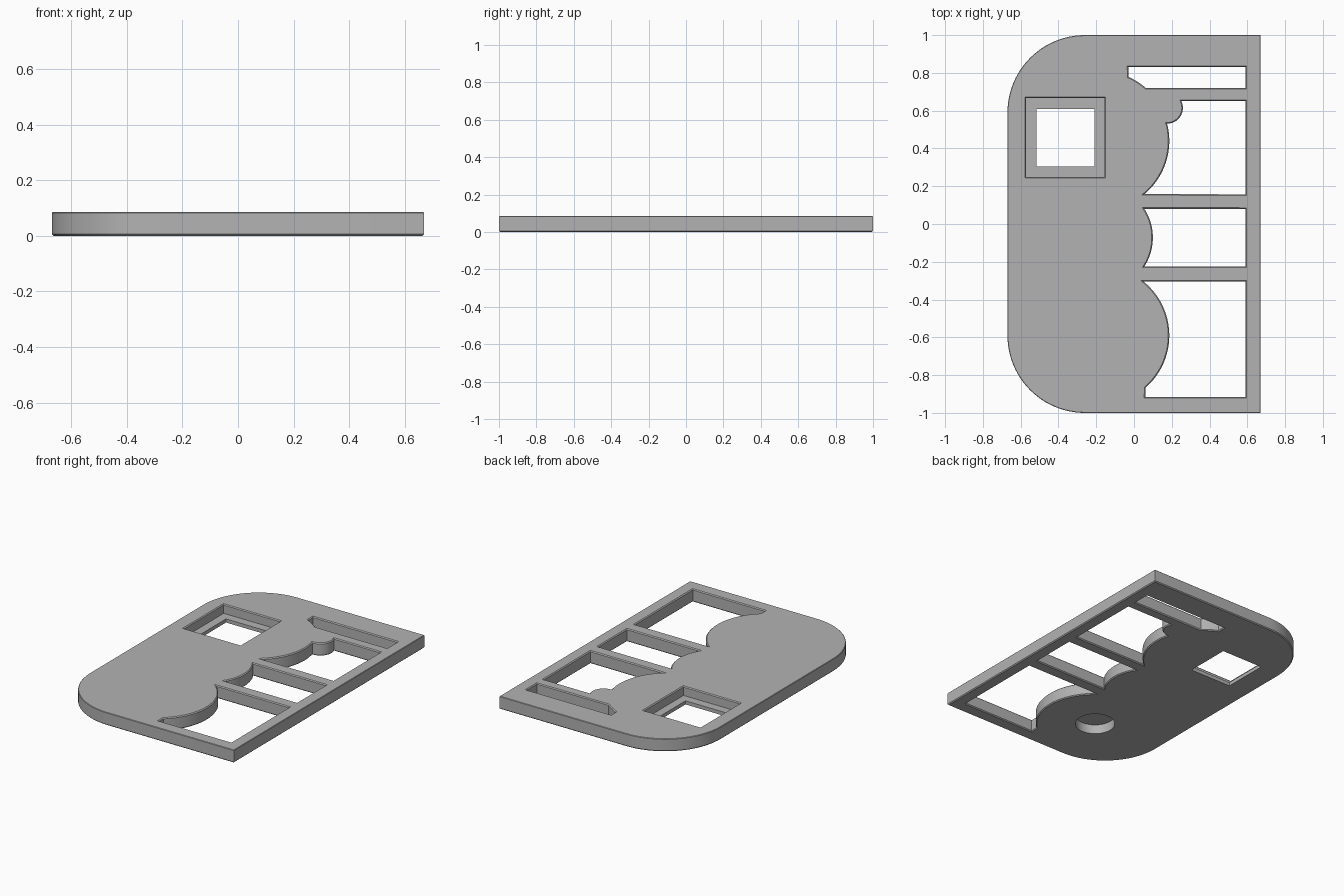
import bpy, bmesh
from math import radians, cos, sin
from mathutils import Vector

cube = bpy.data.objects.get("Cube")
if cube:
    bpy.data.objects.remove(cube)

HEIGHT = 0.085
CHAMFER = 0.006
LEDGE = 0.024
POCKET = 0.062

grey = bpy.data.materials.new("plain grey")
grey.use_nodes = True
colour = (0.45, 0.45, 0.45, 1)
grey.diffuse_color = colour
grey.node_tree.nodes["Principled BSDF"].inputs["Base Color"].default_value = colour

bm = bmesh.new()


def arc(x, y, r, start, end, n=24):
    angles = [radians(start + (end - start) * i / n) for i in range(n + 1)]
    return [(x + r * cos(a), y + r * sin(a)) for a in angles]


def rect(x0, x1, y0, y1):
    return [(x0, y0), (x1, y0), (x1, y1), (x0, y1)]


def grow(outline, distance):
    """Offset a counter-clockwise outline outwards with mitred corners."""
    points = [Vector(p) for p in outline]
    grown = []
    for i, p in enumerate(points):
        before = (p - points[i - 1]).normalized()
        after = (points[(i + 1) % len(points)] - p).normalized()
        n1 = Vector((before.y, -before.x))
        n2 = Vector((after.y, -after.x))
        grown.append(p + (n1 + n2) * distance / (1 + n1.dot(n2)))
    return grown


def wall(outline, profile):
    """Wall through (offset, z) levels; returns its lowest and highest edge loops."""
    rings = [[bm.verts.new((p.x, p.y, z)) for p in grow(outline, offset)]
             for offset, z in profile]
    count = len(outline)
    for low, high in zip(rings, rings[1:]):
        for i in range(count):
            j = (i + 1) % count
            bm.faces.new((low[i], low[j], high[j], high[i]))
    return [[bm.edges.get((ring[i - 1], ring[i])) for i in range(count)]
            for ring in (rings[0], rings[-1])]


def fill(loops, direction):
    """Flat face bounded by the loops, the inner ones left as holes."""
    bmesh.ops.triangle_fill(bm, edges=[e for loop in loops for e in loop],
                            use_beauty=True, normal=(0, 0, direction))


# Outer edge with two large rounded corners on the right side
outer = ([(0.67, -1), (0.67, 1)] + arc(-0.26, 0.59, 0.41, 90, 180)
         + arc(-0.26, -0.59, 0.41, 180, 270))
bottom, top = wall(outer, [(-CHAMFER, 0), (0, CHAMFER),
                           (0, HEIGHT - 0.003), (-0.003, HEIGHT)])
underside, upperside = [bottom], [top]

# Openings whose inner edges follow round discs
R = 0.367
openings = [
    [(0.06, -0.915), (0.59, -0.915), (0.59, -0.305)] + arc(-0.18, -0.59, R, 51, -49),
    [(0.59, -0.225), (0.59, 0.08)] + arc(-0.18, -0.072, 0.28, 33, -33),
    [(0.59, 0.157), (0.59, 0.65)] + arc(0.175, 0.615, 0.084, 25, -90, 16)
    + arc(-0.18, 0.44, R, 13, -50),
    [(0.59, 0.72), (0.59, 0.83), (-0.03, 0.83)] + arc(-0.18, 0.44, 0.371, 66, 49, 8),
]
for outline in openings:
    bottom, top = wall(outline, [(CHAMFER, 0), (0, CHAMFER),
                                 (0, HEIGHT - CHAMFER), (CHAMFER, HEIGHT)])
    underside.append(bottom)
    upperside.append(top)

# Square window with a stepped recess around it
bottom, ledge_inner = wall(rect(-0.515, -0.21, 0.305, 0.61), [(0, 0), (0, LEDGE)])
underside.append(bottom)
ledge_outer, top = wall(rect(-0.572, -0.156, 0.249, 0.667),
                        [(0, LEDGE), (0, HEIGHT - CHAMFER), (CHAMFER, HEIGHT)])
upperside.append(top)
fill([ledge_outer, ledge_inner], 1)

# Blind round pocket in the underside
bottom, ceiling = wall(arc(-0.18, -0.59, 0.122, 0, 352.5, 47), [(0, 0), (0, POCKET)])
underside.append(bottom)
fill([ceiling], -1)

fill(underside, -1)
fill(upperside, 1)
bmesh.ops.recalc_face_normals(bm, faces=bm.faces)

mesh = bpy.data.meshes.new("plate")
bm.to_mesh(mesh)
bm.free()
mesh.materials.append(grey)
plate = bpy.data.objects.new("plate", mesh)
bpy.context.collection.objects.link(plate)

bpy.ops.object.select_all(action="DESELECT")
plate.select_set(True)
bpy.context.view_layer.objects.active = plate
bpy.ops.object.shade_smooth_by_angle(angle=radians(30))
